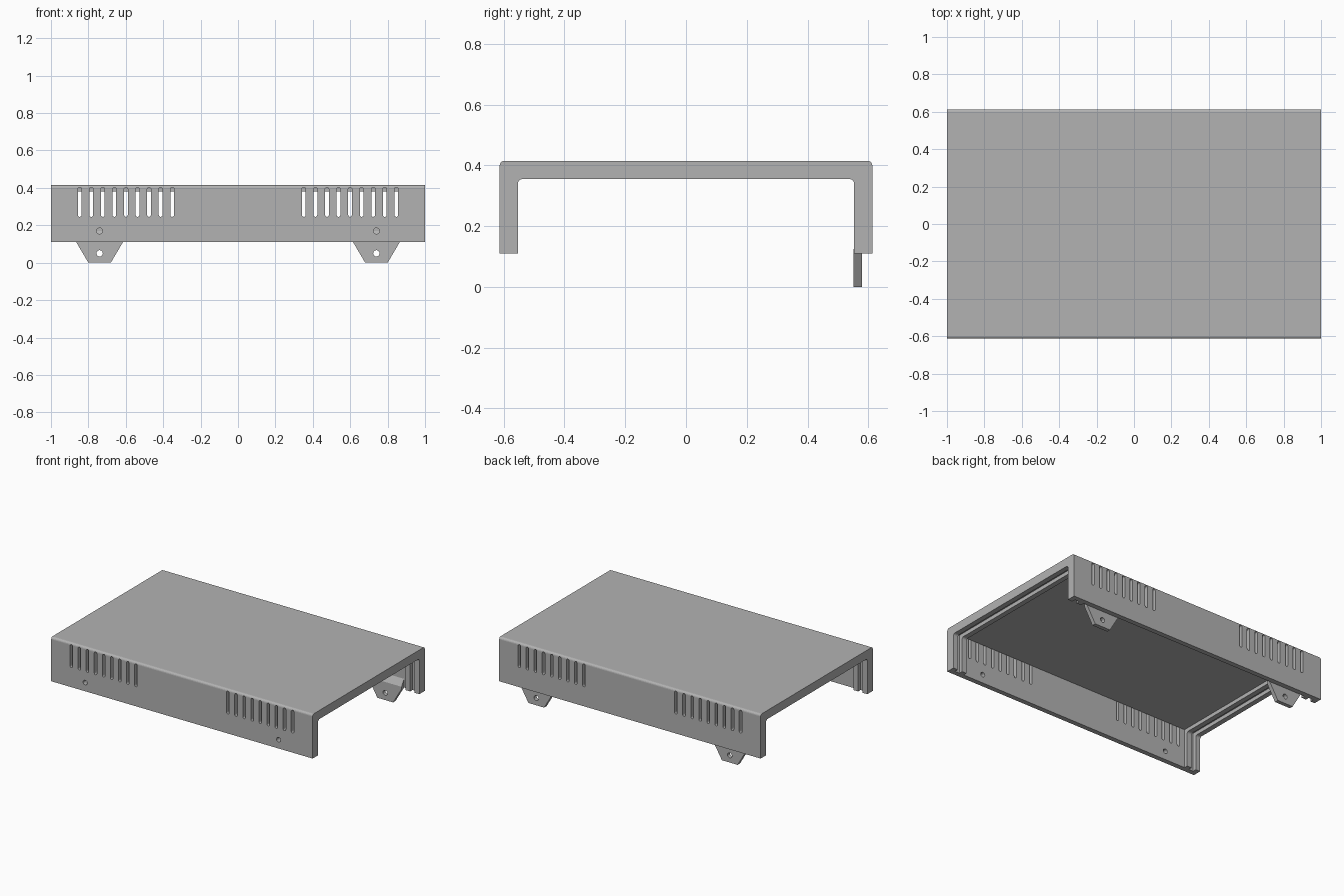
import bpy
import bmesh
from math import sin, cos, pi
from mathutils import Vector

cube = bpy.data.objects.get("Cube")
if cube:
    bpy.data.objects.remove(cube, do_unlink=True)

grey = bpy.data.materials.new("metal grey")
grey.use_nodes = True
grey.diffuse_color = (0.45, 0.45, 0.45, 1)
grey.node_tree.nodes["Principled BSDF"].inputs["Base Color"].default_value = (0.45, 0.45, 0.45, 1)

HALF_Y, BOTTOM, TOP, WALL = 0.613, 0.11, 0.415, 0.034


def prism(bm, points, axis, a, b):
    """Extrude a 2D outline along x (points are y, z) or y (points are x, z)."""
    def place(p, t):
        return Vector((t, p[0], p[1])) if axis == "x" else Vector((p[0], t, p[1]))
    lower = [bm.verts.new(place(p, a)) for p in points]
    upper = [bm.verts.new(place(p, b)) for p in points]
    bm.faces.new(lower)
    bm.faces.new(upper[::-1])
    for i in range(len(points)):
        j = (i + 1) % len(points)
        bm.faces.new((lower[i], upper[i], upper[j], lower[j]))


def finish(bm, name, cutter=False):
    bmesh.ops.recalc_face_normals(bm, faces=bm.faces)
    mesh = bpy.data.meshes.new(name)
    bm.to_mesh(mesh)
    bm.free()
    mesh.materials.append(grey)
    obj = bpy.data.objects.new(name, mesh)
    bpy.context.collection.objects.link(obj)
    if cutter:
        obj.hide_render = True
        obj.hide_viewport = True
        obj.display_type = "WIRE"
    return obj


def cut(obj, cutter):
    mod = obj.modifiers.new("openings", "BOOLEAN")
    mod.object = cutter
    mod.operation = "DIFFERENCE"
    mod.solver = "EXACT"


def arch(inset, r):
    """Rounded upside-down U line, from the front foot to the back foot."""
    y, z = HALF_Y - inset, TOP - inset
    if r == 0:
        right = [(y, z)]
    else:
        right = [(y - r + r * cos(t * pi / 8), z - r + r * sin(t * pi / 8)) for t in range(5)]
    right = [(y, BOTTOM)] + right
    return [(-p[0], p[1]) for p in right] + right[::-1]


def channel(outer, inner):
    return outer + inner[::-1]


def ring(x, z, r, count=20):
    return [(x + r * cos(2 * pi * i / count), z + r * sin(2 * pi * i / count)) for i in range(count)]


def slot(x, low, high, r):
    top = [(x + r * cos(pi * i / 6), high - r + r * sin(pi * i / 6)) for i in range(7)]
    foot = [(x - r * cos(pi * i / 6), low + r - r * sin(pi * i / 6)) for i in range(7)]
    return top + foot


# Folded cover with two side walls
bm = bmesh.new()
prism(bm, channel(arch(0, 0.015), arch(WALL, 0)), "x", -1, 1)
cover = finish(bm, "cover")

# Vent slots through both walls, screw holes through the front wall
bm = bmesh.new()
for side in (-1, 1):
    for i in range(9):
        x = side * (0.352 + i * 0.0618)
        prism(bm, slot(x, 0.245, 0.403, 0.01), "y", -0.7, WALL - HALF_Y)
        prism(bm, slot(x, 0.245, 0.403, 0.01), "y", HALF_Y - WALL, 0.7)
    prism(bm, ring(side * 0.74, 0.17, 0.016), "y", -0.7, -0.5)
cut(cover, finish(bm, "cover_cutter", True))

# Paired inner ribs that hold an end panel between them
for side, word in ((-1, "right"), (1, "left")):
    for place, near, far in (("outer", 0.965, 1.0), ("inner", 0.895, 0.93)):
        bm = bmesh.new()
        prism(bm, channel(arch(WALL, 0), arch(0.06, 0.015)), "x", side * near, side * far)
        finish(bm, f"{place}_rib_{word}")

# Mounting tabs inside the back wall, with a sloped upper edge
for side, word in ((-1, "right"), (1, "left")):
    x = side * 0.74
    bm = bmesh.new()
    outline = [(x - 0.06, 0), (x + 0.06, 0), (x + 0.125, BOTTOM),
               (x + 0.125, 0.17), (x - 0.125, 0.17), (x - 0.125, BOTTOM)]
    prism(bm, outline, "y", 0.552, HALF_Y - WALL)
    for v in bm.verts:
        if v.co.z > 0.15 and v.co.y < 0.56:
            v.co.z = 0.125
    tab = finish(bm, f"mounting_tab_{word}")
    bm = bmesh.new()
    prism(bm, ring(x, 0.05, 0.017), "y", 0.5, 0.7)
    cut(tab, finish(bm, f"tab_cutter_{word}", True))
